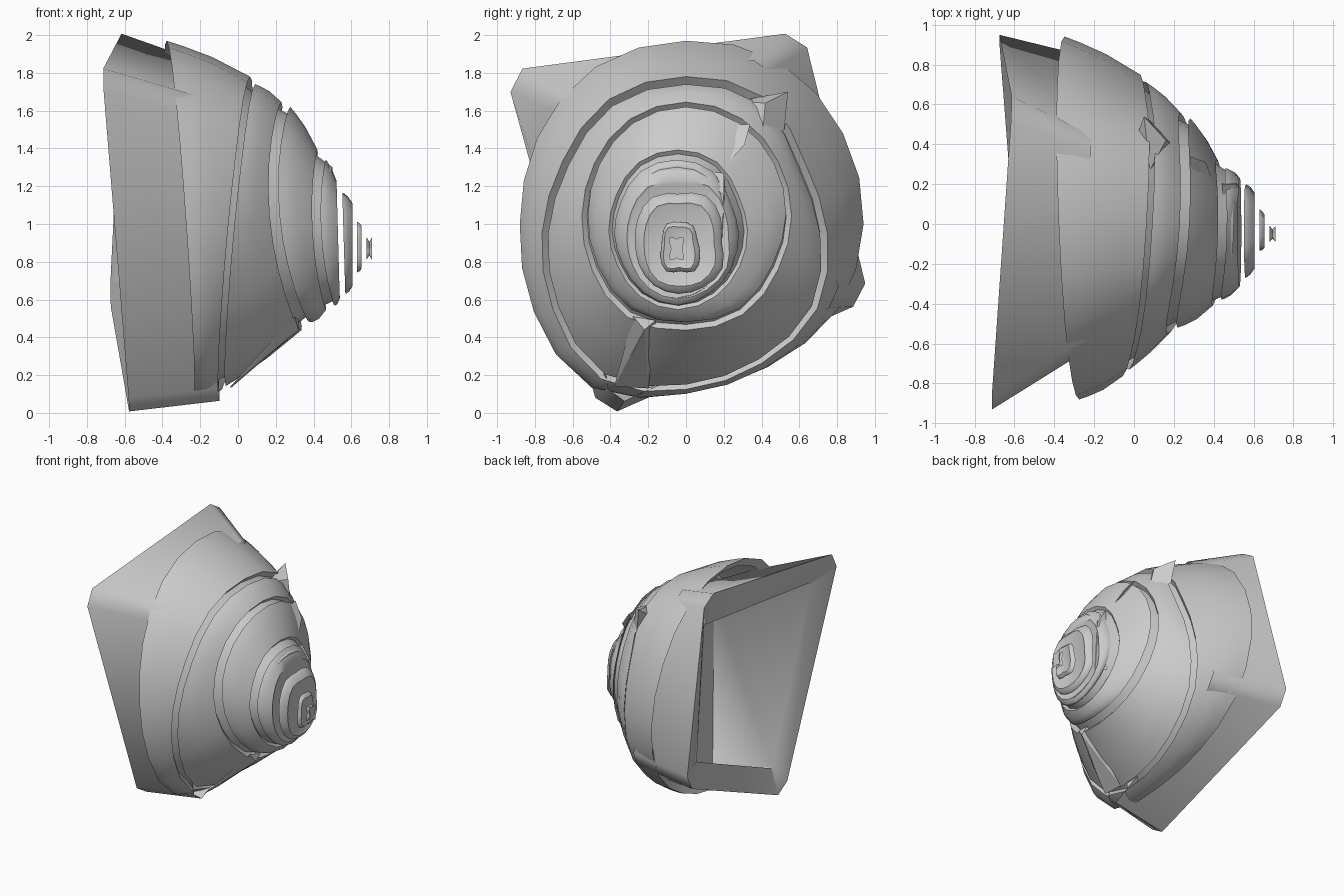
import bpy, bmesh, math
from mathutils import Vector

cube = bpy.data.objects.get("Cube")
if cube:
    bpy.data.objects.remove(cube, do_unlink=True)

grey = bpy.data.materials.new("light_grey")
grey.use_nodes = True
grey.diffuse_color = (0.6, 0.6, 0.6, 1)
grey.node_tree.nodes["Principled BSDF"].inputs["Base Color"].default_value = (0.6, 0.6, 0.6, 1)


def finish(name, bm, angle=50):
    """Turn a bmesh into a shaded object."""
    bmesh.ops.recalc_face_normals(bm, faces=bm.faces)
    mesh = bpy.data.meshes.new(name)
    bm.to_mesh(mesh)
    bm.free()
    mesh.materials.append(grey)
    obj = bpy.data.objects.new(name, mesh)
    bpy.context.collection.objects.link(obj)
    bpy.ops.object.select_all(action='DESELECT')
    obj.select_set(True)
    bpy.context.view_layer.objects.active = obj
    bpy.ops.object.shade_smooth_by_angle(angle=math.radians(angle))


def loft(name, sections, cap_start=False):
    """Skin a list of closed loops that share one point count, closing the last."""
    bm = bmesh.new()
    loops = [[bm.verts.new(p) for p in section] for section in sections]
    for a, b in zip(loops, loops[1:]):
        for i in range(len(a)):
            j = (i + 1) % len(a)
            bm.faces.new((a[i], a[j], b[j], b[i]))
    if cap_start:
        bm.faces.new(loops[0])
    bm.faces.new(loops[-1])
    finish(name, bm)


def hull(name, points):
    """Small faceted chip made from a few corner points."""
    bm = bmesh.new()
    for p in points:
        bm.verts.new(p)
    bmesh.ops.convex_hull(bm, input=bm.verts)
    loose = [v for v in bm.verts if not v.link_faces]
    bmesh.ops.delete(bm, geom=loose, context='VERTS')
    finish(name, bm, 25)


class Outline:
    """Radial outline: centre, x lean along y and z, x curve along z, twelve radii."""

    def __init__(self, centre, lean, curve, radii):
        self.centre, self.lean = Vector(centre), lean
        self.curve, self.radii = curve, radii

    def loop(self, scale=1.0, shift=0.0):
        r, n, pts = self.radii, len(self.radii), []
        for k in range(2 * n):
            i = k // 2
            radius = r[i]
            if k % 2:
                # smooth in-between radius
                radius = (9 * (r[i] + r[(i + 1) % n]) - r[i - 1] - r[(i + 2) % n]) / 16
            a = math.pi * k / n
            y, z = radius * scale * math.cos(a), radius * scale * math.sin(a)
            x = shift + self.lean[0] * y + self.lean[1] * z + self.curve * z * z
            pts.append(self.centre + Vector((x, y, z)))
        return pts


def blend(a, b, t):
    return [p.lerp(q, t) for p, q in zip(a, b)]


def swell(loop, factor):
    """Scale a loop about its middle in the y-z plane."""
    mid = sum(loop, Vector()) / len(loop)
    return [Vector((p.x, mid.y + (p.y - mid.y) * factor, mid.z + (p.z - mid.z) * factor))
            for p in loop]


# Outlines of the stepped shells, from the widest to the tip
outlines = [
    Outline((-.31, 0, 1), (-.04, -.07), 0,
            [.94, .96, .99, .97, .96, .91, .88, .93, 1, .89, .87, .92]),
    Outline((.02, 0, .95), (.06, .09), 0,
            [.71, .69, .79, .79, .78, .72, .73, .78, .86, .8, .77, .77]),
    Outline((.25, 0, 1.05), (.06, -.09), .24,
            [.53, .54, .56, .57, .56, .53, .52, .54, .58, .57, .57, .53]),
    Outline((.45, -.05, .95), (.03, -.06), .25,
            [.33, .33, .38, .39, .38, .34, .33, .33, .36, .38, .36, .34]),
    Outline((.56, -.04, .9), (0, -.03), 0,
            [.23, .26, .29, .26, .28, .25, .23, .24, .26, .27, .27, .27]),
    Outline((.63, -.03, .88), (0, 0), 0,
            [.1, .1, .13, .13, .14, .11, .1, .12, .15, .13, .15, .12]),
    Outline((.68, -.05, .87), (0, 0), 0,
            [.03, .04, .07, .05, .07, .04, .03, .04, .07, .05, .07, .04]),
]

# Shells: undercut lip, rim, domed wall, recessed front
names = ["base_shell", "second_shell", "third_shell", "fourth_shell", "fifth_shell", "sixth_shell"]
reach = [.92, .92, .85, .65, .35, .3]
gaps = [.03, .05, .045, .03, .025, .025]
for i, name in enumerate(names):
    bulge = .02 if i < 2 else .04
    rim = outlines[i].loop()
    target = outlines[i + 1].loop(1.03, -gaps[i])
    front = blend(rim, target, reach[i])
    for p, q in zip(front, target):
        p.x = q.x
    depth = sum(q.x - p.x for p, q in zip(rim, front)) / len(rim)
    lip = outlines[i].loop(.93, depth * .15)
    shoulder = swell(blend(rim, front, .2), 1 + bulge / 2)
    middle = swell(blend(rim, front, .55), 1 + bulge)
    neck = [p - Vector((depth * .12, 0, 0)) for p in swell(front, .95)]
    sections = [lip, rim, shoulder, middle, front, neck]
    if i < 3:
        # stem that joins the large shells
        sections.append(outlines[i + 1].loop(.9, .04))
    loft(name, sections, cap_start=i > 2)

# Pinched tip
tip = outlines[-1]
loft("tip", [tip.loop(1, 0), tip.loop(.6, .015), tip.loop(1, .03)], cap_start=True)


# Hollow square frame whose front corners break through the base shell
def chamfered(corners, amount=.06):
    pts = []
    corners = [Vector(c) for c in corners]
    for i, c in enumerate(corners):
        pts.append(c.lerp(corners[i - 1], amount))
        pts.append(c.lerp(corners[(i + 1) % len(corners)], amount))
    return pts


frame_front = chamfered([(-.2, -.62, 1.66), (-.22, .42, 1.88), (-.08, .83, .59), (-.1, -.4, .03)])
frame_back = chamfered([(-.72, -.96, 1.81), (-.61, .62, 2.02), (-.68, .97, .6), (-.57, -.45, -.03)])
mouth = chamfered([(-.62, -.74, 1.62), (-.55, .55, 1.74), (-.6, .72, .7), (-.53, -.35, .22)], .01)
pocket = chamfered([(-.1, -.22, 1.6), (-.1, .4, 1.7), (-.1, .5, .4), (-.1, -.2, .13)], .01)
loft("hollow_frame", [frame_front, frame_back, mouth, pocket])

# Broken chips along the seams
hull("upper_seam_chip", [(.08, .27, 1.65), (.05, .54, 1.7), (.08, .52, 1.5), (.16, .42, 1.64),
                         (.2, .4, 1.42), (0, .4, 1.6)])
hull("middle_seam_chip", [(.29, .24, 1.52), (.28, .34, 1.53), (.36, .31, 1.42),
                          (.4, .2, 1.3), (.3, .2, 1.35)])
hull("inner_seam_chip", [(.45, .08, 1.28), (.44, .2, 1.27), (.52, .2, 1.15),
                         (.53, .18, .75), (.46, .24, .74)])
hull("lower_seam_chip", [(.3, -.28, .51), (.32, -.16, .49), (.32, -.22, .44), (-.04, -.2, .13),
                         (-.04, -.38, .14), (.08, -.34, .25)])
